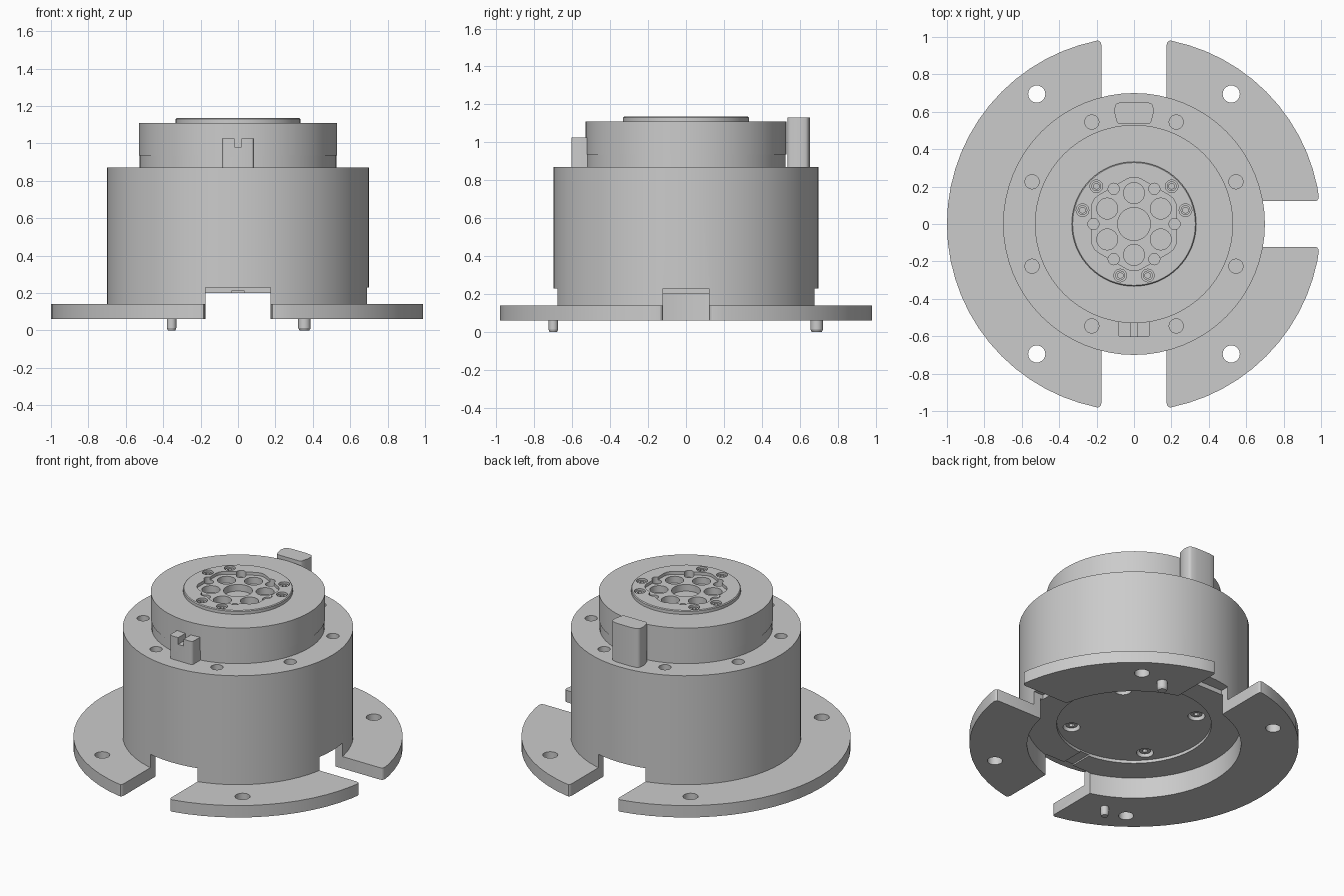
import bpy, bmesh, math
from mathutils import Matrix, Vector

cube = bpy.data.objects.get("Cube")
if cube:
    bpy.data.objects.remove(cube, do_unlink=True)

metal = bpy.data.materials.new("plain grey metal")
metal.use_nodes = True
GREY = (0.6, 0.6, 0.6, 1)
metal.diffuse_color = GREY
metal.node_tree.nodes["Principled BSDF"].inputs["Base Color"].default_value = GREY


def finish(name, bm):
    bmesh.ops.recalc_face_normals(bm, faces=bm.faces)
    mesh = bpy.data.meshes.new(name)
    bm.to_mesh(mesh)
    bm.free()
    mesh.materials.append(metal)
    ob = bpy.data.objects.new(name, mesh)
    bpy.context.collection.objects.link(ob)
    return ob


def lathe(name, profile, steps=64):
    bm = bmesh.new()
    verts = [bm.verts.new((r, 0, z)) for r, z in profile]
    edges = [bm.edges.new(pair) for pair in zip(verts, verts[1:])]
    bmesh.ops.spin(bm, geom=verts + edges, cent=(0, 0, 0), axis=(0, 0, 1),
                   angle=math.tau, steps=steps, use_duplicate=False)
    bmesh.ops.remove_doubles(bm, verts=bm.verts, dist=1e-4)
    return finish(name, bm)


def cylinders(name, spots, r, z0, z1, sides=20, r2=None, turn=0):
    bm = bmesh.new()
    for x, y in spots:
        place = Matrix.Translation((x, y, (z0 + z1) / 2)) @ Matrix.Rotation(turn, 4, 'Z')
        bmesh.ops.create_cone(bm, cap_ends=True, segments=sides, radius1=r,
                              radius2=r2 or r, depth=z1 - z0, matrix=place)
    return finish(name, bm)


def box(name, x0, x1, y0, y1, z0, z1):
    bm = bmesh.new()
    size = Matrix.Diagonal((x1 - x0, y1 - y0, z1 - z0, 1))
    centre = Matrix.Translation(((x0 + x1) / 2, (y0 + y1) / 2, (z0 + z1) / 2))
    bmesh.ops.create_cube(bm, size=1, matrix=centre @ size)
    return finish(name, bm)


def prism(name, outline, z0, z1):
    bm = bmesh.new()
    face = bm.faces.new([bm.verts.new((x, y, z0)) for x, y in outline])
    top = bmesh.ops.extrude_face_region(bm, geom=[face])["geom"]
    bmesh.ops.translate(bm, vec=(0, 0, z1 - z0),
                        verts=[v for v in top if isinstance(v, bmesh.types.BMVert)])
    return finish(name, bm)


def cut(target, cutter):
    cutter.hide_render = True
    mod = target.modifiers.new("cut", 'BOOLEAN')
    mod.operation, mod.solver, mod.object = 'DIFFERENCE', 'EXACT', cutter
    bpy.context.view_layer.objects.active = target
    bpy.ops.object.modifier_apply(modifier=mod.name)
    bpy.data.objects.remove(cutter, do_unlink=True)


def round_corners(ob, width, test=lambda p: True):
    bm = bmesh.new()
    bm.from_mesh(ob.data)
    picked = []
    for e in bm.edges:
        a, b = (v.co for v in e.verts)
        if (len(e.link_faces) == 2 and (a - b).xy.length < 1e-4
                and e.calc_face_angle(0) > 0.7 and test(a)):
            picked.append(e)
    bmesh.ops.bevel(bm, geom=picked, offset=width, segments=3,
                    profile=0.5, affect='EDGES')
    bm.to_mesh(ob.data)
    bm.free()


def polar(r, degrees):
    return [(r * math.cos(math.radians(a)), r * math.sin(math.radians(a))) for a in degrees]


# Main drum with its mounting flange and the recessed underside
housing = lathe("housing", [(0, 0.22), (0.47, 0.22), (0.47, 0.2), (0.65, 0.2), (0.65, 0.06),
                            (1, 0.06), (1, 0.14), (0.7, 0.14), (0.7, 0.87), (0, 0.87)])
cut(housing, box("front_slot", -0.175, 0.175, -1.1, -0.62, 0, 0.23))
cut(housing, box("back_slot", -0.175, 0.175, 0.62, 1.1, 0, 0.23))
cut(housing, box("side_slot", 0.62, 1.1, -0.122, 0.122, 0, 0.23))
round_corners(housing, 0.025, lambda p: p.xy.length > 0.95)
flange_spots = [(sx * 0.52, sy * 0.695) for sx in (-1, 1) for sy in (-1, 1)]
cut(housing, cylinders("flange_holes", flange_spots, 0.046, 0, 0.3))
cut(housing, cylinders("shoulder_holes", polar(0.59, [22.5 + 45 * i for i in range(8)]),
                       0.038, 0.77, 0.95))
cut(housing, box("underside_groove", -0.035, 0.035, -0.66, -0.45, 0.15, 0.21))

# Screws sunk into the underside
screw_spots = polar(0.385, [40 + 90 * i for i in range(4)])
cut(housing, cylinders("screw_wells", screw_spots, 0.052, 0.1, 0.28))
screws = cylinders("underside_screws", screw_spots, 0.036, 0.235, 0.3)
cut(screws, cylinders("screw_sockets", screw_spots, 0.018, 0.2, 0.26, 6))

# Upper collar and raised cap
collar = lathe("collar", [(0, 0.8), (0.526, 0.8), (0.526, 0.935), (0.53, 0.935), (0.53, 1.11),
                          (0.333, 1.11), (0.333, 1.13), (0.328, 1.135), (0, 1.135)])

# Six-sided pocket in the cap, with deeper round openings
sixths = range(0, 360, 60)
pocket = cylinders("cap_pocket", [(0, 0)], 0.262, 1.115, 1.2, 6)
round_corners(pocket, 0.04)
cut(collar, pocket)
cut(collar, cylinders("centre_opening", [(0, 0)], 0.088, 1.07, 1.2, 32))
cut(collar, cylinders("large_openings", polar(0.165, [a + 30 for a in sixths]),
                      0.056, 1.07, 1.2, 24))
cut(collar, cylinders("small_openings", polar(0.217, sixths), 0.03, 1.09, 1.2))

# Socket screws around the cap
cap_spots = polar(0.285, [15, 45, 135, 165, 255, 285])
cut(collar, cylinders("cap_wells", cap_spots, 0.034, 1.1, 1.2))
cap_screws = cylinders("cap_screws", cap_spots, 0.026, 1.09, 1.125)
cut(cap_screws, cylinders("cap_sockets", cap_spots, 0.016, 1.105, 1.2, 6))

# Tall key at the back
half = [(0.09, 0.535), (0.106, 0.6), (0.1, 0.645), (0.05, 0.653)]
back_key = prism("back_key", half + [(-x, y) for x, y in reversed(half)], 0.86, 1.13)
round_corners(back_key, 0.015)

# Notched key at the front
front_key = box("front_key", -0.085, 0.085, -0.605, -0.52, 0.86, 1.025)
round_corners(front_key, 0.014, lambda p: p.y < -0.6)
cut(front_key, box("key_notch", -0.02, 0.02, -0.7, -0.45, 0.98, 1.1))

# Locating pins under the flange
for label, x, y, r in (("front_pin", -0.355, -0.7, 0.025), ("back_pin", 0.355, 0.69, 0.033)):
    cylinders(label, [(x, y)], r, 0.012, 0.08)
    cylinders(label + "_tip", [(x, y)], r * 0.8, 0, 0.012, r2=r)

# Smooth round walls, keep edges crisp
bpy.ops.object.select_all(action='DESELECT')
for ob in bpy.context.collection.objects:
    if ob.type == 'MESH' and metal.name in ob.data.materials:
        ob.select_set(True)
        bpy.context.view_layer.objects.active = ob
bpy.ops.object.shade_smooth_by_angle(angle=math.radians(30))
